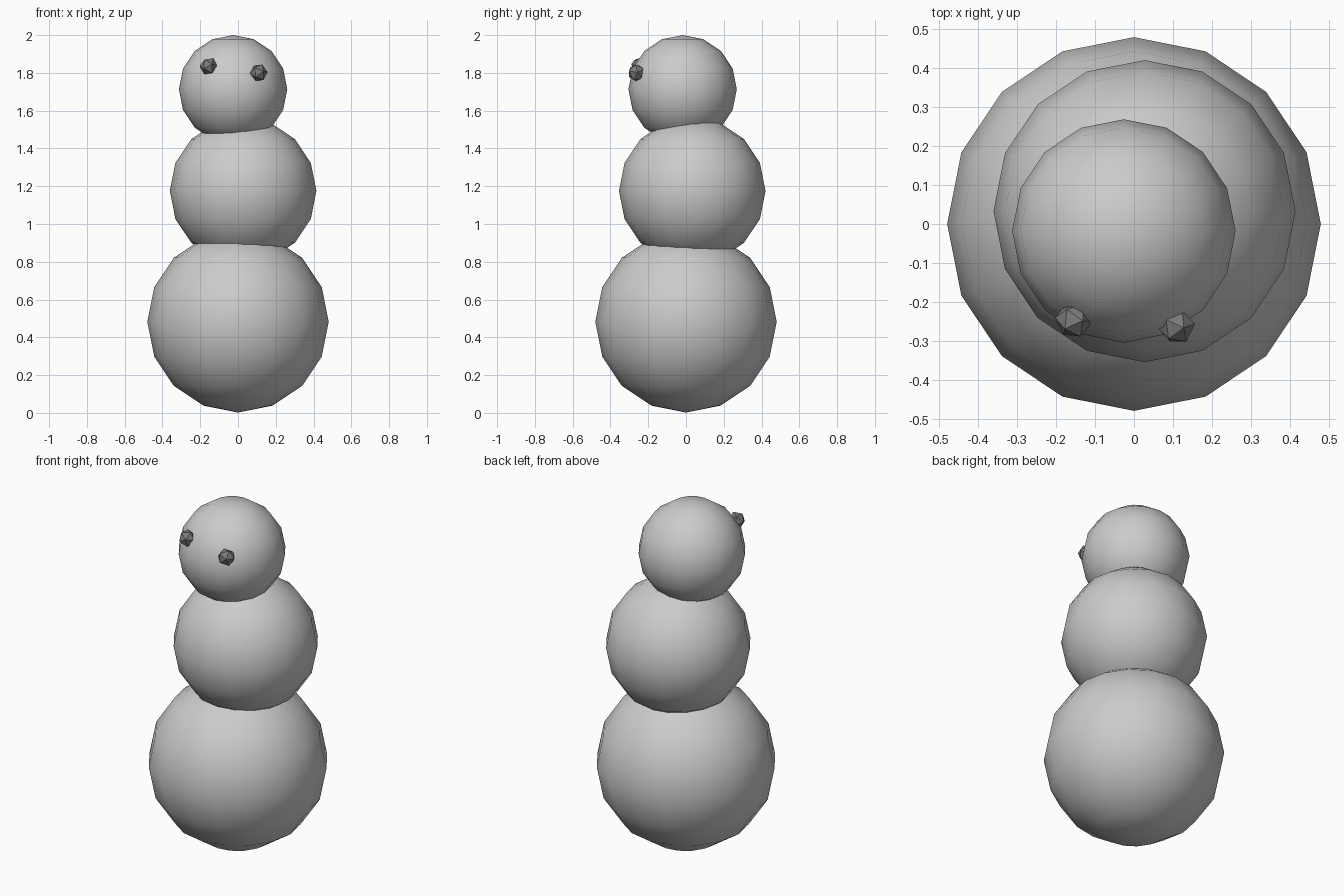
import bpy
from math import radians

if "Cube" in bpy.data.objects:
    bpy.data.objects.remove(bpy.data.objects["Cube"])

coal = bpy.data.materials.new("dark_coal")
coal.diffuse_color = (0.2, 0.2, 0.2, 1)
coal.use_nodes = True
coal.node_tree.nodes["Principled BSDF"].inputs["Base Color"].default_value = coal.diffuse_color


def ball(name, radius, centre):
    bpy.ops.mesh.primitive_uv_sphere_add(segments=16, ring_count=8, radius=radius, location=centre)
    obj = bpy.context.object
    obj.name = name
    bpy.ops.object.shade_smooth()


def eye(name, centre, rotation):
    bpy.ops.mesh.primitive_ico_sphere_add(subdivisions=1, radius=0.048, location=centre,
                                          rotation=[radians(a) for a in rotation])
    obj = bpy.context.object
    obj.name = name
    obj.data.materials.append(coal)


# Three stacked, slightly offset snow balls
ball("bottom_ball", 0.48, (0, 0, 0.482))
ball("middle_ball", 0.388, (0.027, 0.033, 1.175))
ball("head_ball", 0.287, (-0.026, -0.018, 1.713))

# Faceted coal eyes, unevenly placed
eye("left_eye", (-0.155, -0.246, 1.835), (75, 10, 20))
eye("right_eye", (0.109, -0.262, 1.80), (80, 0, 33))
